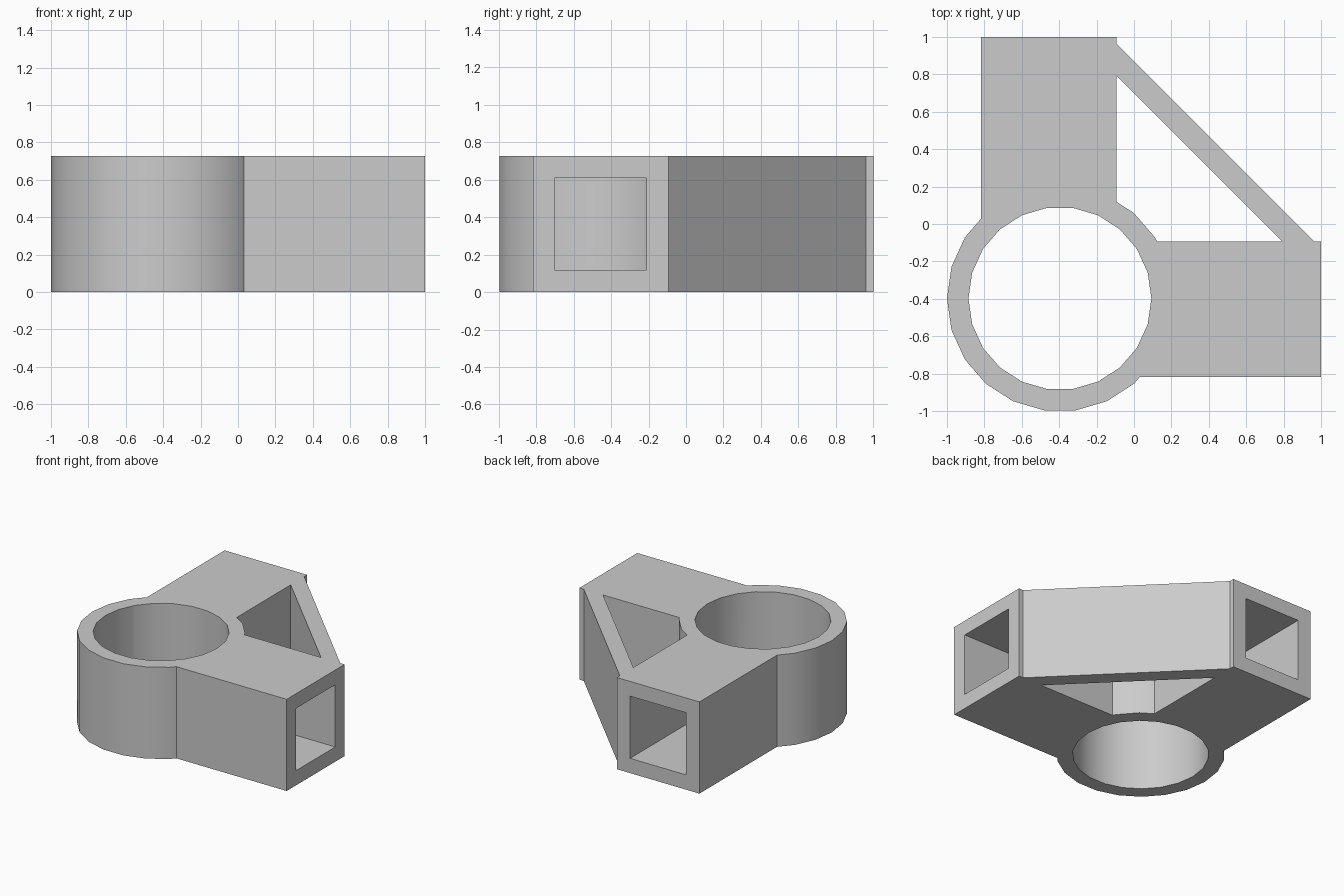
import bpy, bmesh, math

cube = bpy.data.objects.get("Cube")
if cube:
    bpy.data.objects.remove(cube, do_unlink=True)

HEIGHT = 0.727
CENTRE = (-0.396, -0.398)
ARM_LO, ARM_HI, ARM_END = -0.818, -0.093, 1.0
WALL = 0.117

grey = bpy.data.materials.new("plain grey")
grey.use_nodes = True
colour = (0.6, 0.6, 0.6, 1)
grey.diffuse_color = colour
grey.node_tree.nodes["Principled BSDF"].inputs["Base Color"].default_value = colour


def prism(name, outline, z0=0.0, z1=HEIGHT):
    """Extrude a flat outline straight up."""
    bm = bmesh.new()
    face = bm.faces.new([bm.verts.new((x, y, z0)) for x, y in outline])
    top = bmesh.ops.extrude_face_region(bm, geom=[face])["geom"]
    bmesh.ops.translate(bm, vec=(0, 0, z1 - z0),
                        verts=[v for v in top if isinstance(v, bmesh.types.BMVert)])
    bmesh.ops.recalc_face_normals(bm, faces=bm.faces)
    mesh = bpy.data.meshes.new(name)
    bm.to_mesh(mesh)
    bm.free()
    mesh.materials.append(grey)
    obj = bpy.data.objects.new(name, mesh)
    bpy.context.collection.objects.link(obj)
    return obj


def circle(radius, sides=22):
    return [(CENTRE[0] + radius * math.cos(math.tau * i / sides),
             CENTRE[1] + radius * math.sin(math.tau * i / sides)) for i in range(sides)]


def combine(target, other, operation):
    """Apply a boolean and discard the other body."""
    mod = target.modifiers.new("combine", "BOOLEAN")
    mod.operation = operation
    mod.solver = "EXACT"
    mod.object = other
    bpy.context.view_layer.objects.active = target
    bpy.ops.object.modifier_apply(modifier=mod.name)
    bpy.data.objects.remove(other, do_unlink=True)


def arm(name, swap):
    """Square tube running outward from the ring along x, or along y if swapped."""
    def rect(a0, a1, b0, b1):
        pts = [(a0, b0), (a1, b0), (a1, b1), (a0, b1)]
        return [(b, a) for a, b in pts] if swap else pts
    body = prism(name, rect(-0.39, ARM_END, ARM_LO, ARM_HI))
    cavity = prism("cavity", rect(-0.6, ARM_END + 0.2, ARM_LO + WALL, ARM_HI - WALL),
                   WALL, HEIGHT - WALL)
    combine(body, cavity, "DIFFERENCE")
    return body


# Solid ring body joined to two hollow arms
bracket = prism("ring_bracket", circle(0.604))
combine(bracket, arm("side_arm", False), "UNION")
combine(bracket, arm("back_arm", True), "UNION")

# Diagonal brace, its ends sunk into the arm walls
outer, inner, sunk = 0.962, 0.793, -0.15
half = [(sunk, outer), (ARM_HI, outer)]
back = [(ARM_HI, inner), (sunk, inner)]
brace = prism("diagonal_brace", half + [(y, x) for x, y in reversed(half)]
              + [(y, x) for x, y in reversed(back)] + back)
combine(bracket, brace, "UNION")

# Round bore through the ring
combine(bracket, prism("bore", circle(0.489), -0.2, HEIGHT + 0.2), "DIFFERENCE")

bpy.ops.object.select_all(action="DESELECT")
bracket.select_set(True)
bpy.context.view_layer.objects.active = bracket
bpy.ops.object.shade_smooth_by_angle(angle=math.radians(30))
